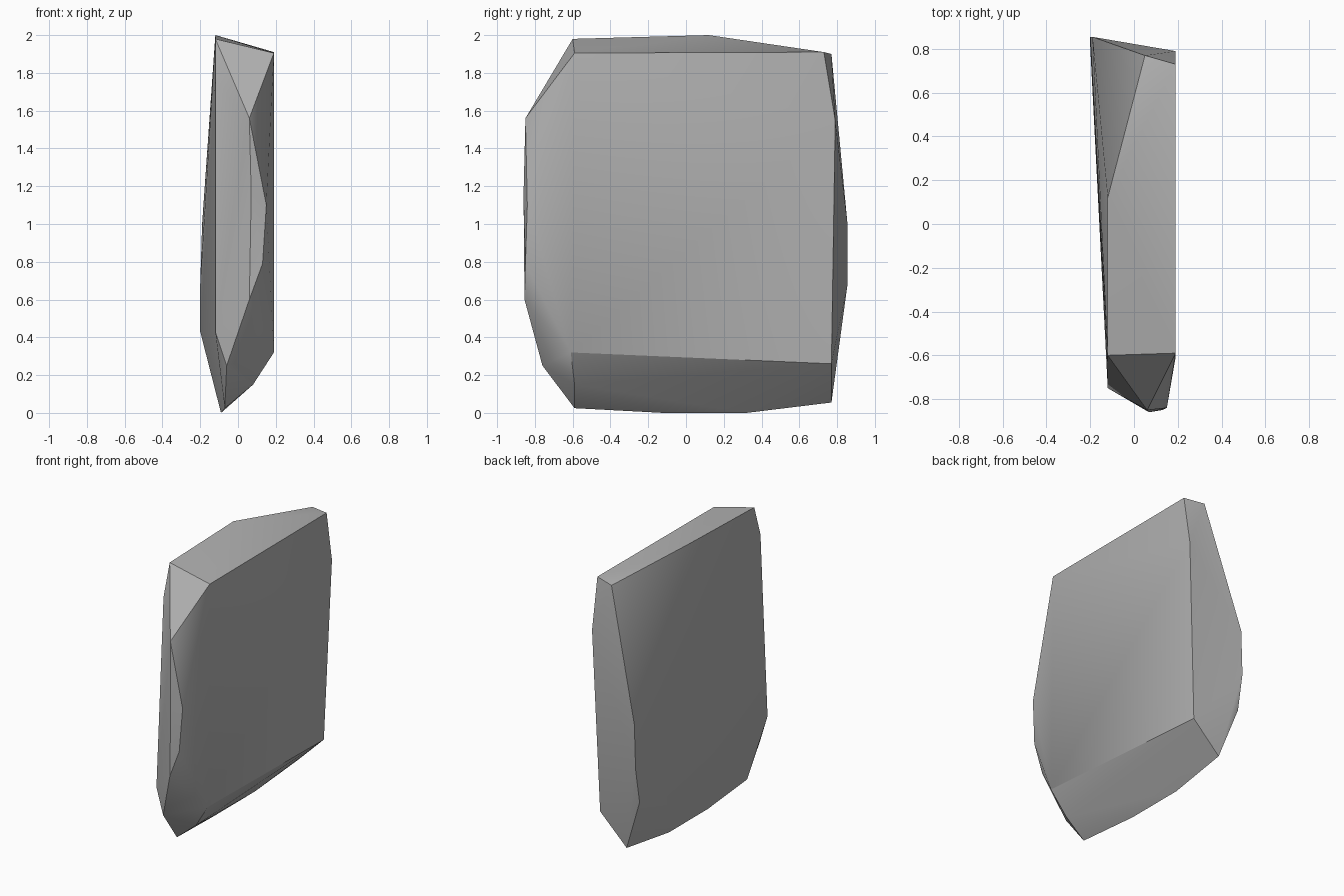
import bpy
import bmesh
import math

# Remove the default cube only
default_cube = bpy.data.objects.get("Cube")
if default_cube:
    bpy.data.objects.remove(default_cube, do_unlink=True)


def flat_material(name, colour):
    material = bpy.data.materials.new(name)
    material.use_nodes = True
    material.diffuse_color = colour
    shader = material.node_tree.nodes["Principled BSDF"]
    shader.inputs["Base Color"].default_value = colour
    shader.inputs["Roughness"].default_value = 0.9
    return material


def chiselled_solid(name, corner_groups, material, crease_degrees):
    """Wrap a tight convex skin around groups of corner points."""
    shape = bmesh.new()
    for group in corner_groups:
        for corner in group:
            shape.verts.new(corner)
    hull = bmesh.ops.convex_hull(shape, input=shape.verts[:])
    unused = {item for item in hull["geom_interior"] + hull["geom_unused"]
              if isinstance(item, bmesh.types.BMVert)}
    bmesh.ops.delete(shape, geom=list(unused), context="VERTS")
    bmesh.ops.recalc_face_normals(shape, faces=shape.faces[:])

    mesh = bpy.data.meshes.new(name)
    shape.to_mesh(mesh)
    shape.free()
    mesh.materials.append(material)
    solid = bpy.data.objects.new(name, mesh)
    bpy.context.collection.objects.link(solid)

    # Smooth the shallow chips, keep the strong breaks sharp
    bpy.ops.object.select_all(action="DESELECT")
    solid.select_set(True)
    bpy.context.view_layer.objects.active = solid
    bpy.ops.object.shade_smooth_by_angle(angle=math.radians(crease_degrees))
    return solid


# Sloping top of the slab
top_rim = [(-.12, -.6, 1.98), (.19, -.59, 1.905), (.19, .73, 1.91),
           (.05, .77, 1.9), (-.12, .12, 2)]

# Narrow chipped edge at the front
front_edge = [(-.12, -.67, 1.76), (.06, -.85, 1.56), (.07, -.86, 1.16),
              (.15, -.84, 1.1), (.13, -.85, .79), (.06, -.855, .6),
              (-.12, -.75, .43), (-.06, -.76, .25)]

# Bulging edge at the back
back_edge = [(.19, .79, 1.55), (-.19, .855, 1), (-.2, .855, .68),
             (-.2, .81, .43), (.14, .77, .26)]

# Keel along the underside, and the broad face's lower corner
underside = [(.19, -.61, .32), (.08, -.59, .15), (-.07, -.59, .025),
             (-.09, -.12, 0), (-.09, .32, 0), (-.07, .77, .055)]

stone_grey = flat_material("stone grey", (.45, .45, .45, 1))
chiselled_solid("stone_slab", [top_rim, front_edge, back_edge, underside],
                stone_grey, 30)
